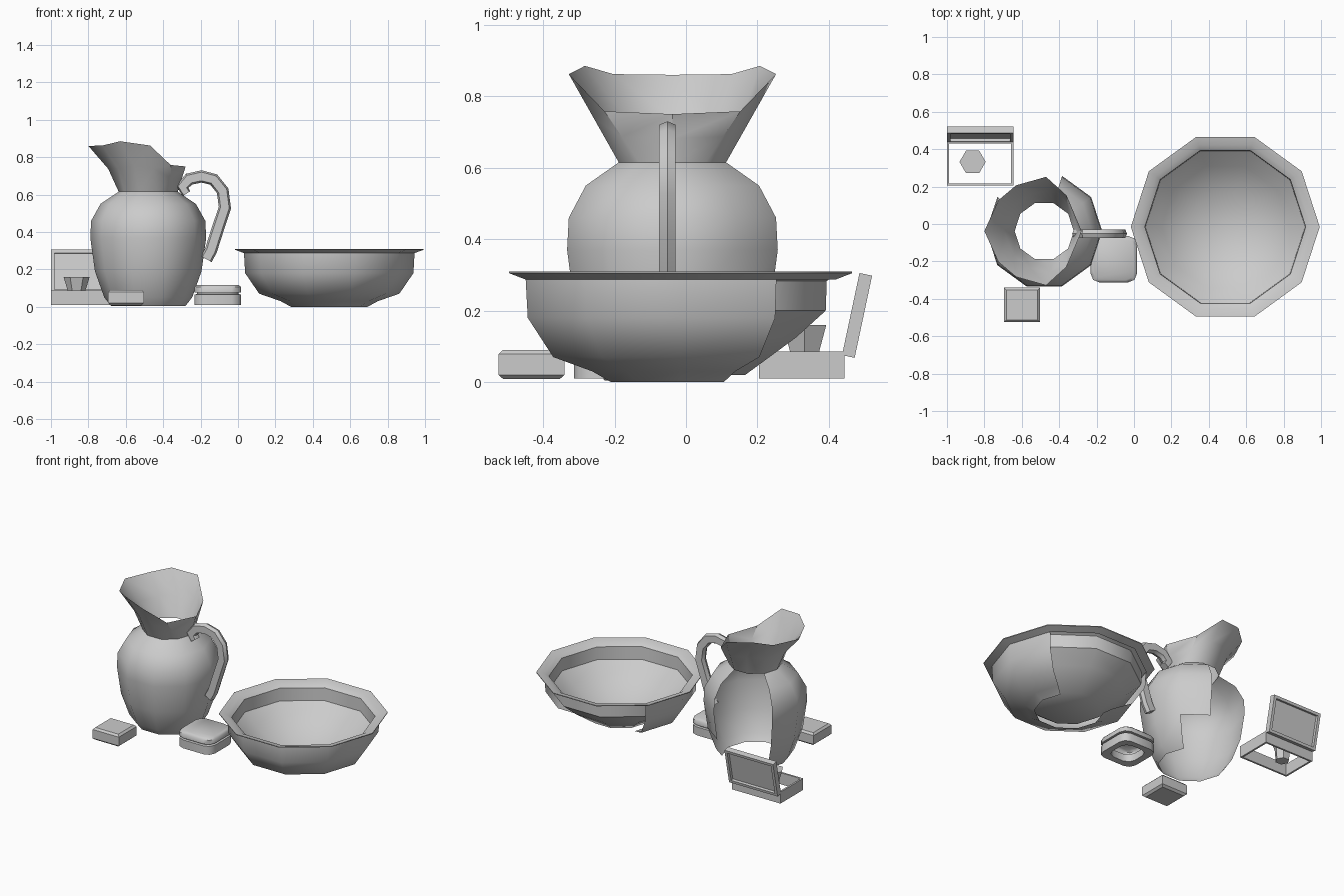
import bpy
from math import sin, cos, pi, radians
from mathutils import Vector, Matrix

if "Cube" in bpy.data.objects:
    bpy.data.objects.remove(bpy.data.objects["Cube"])


def make(name, verts, faces, smooth=None):
    me = bpy.data.meshes.new(name)
    me.from_pydata(verts, [], faces)
    me.update()
    ob = bpy.data.objects.new(name, me)
    bpy.context.collection.objects.link(ob)
    if smooth:
        bpy.ops.object.select_all(action='DESELECT')
        ob.select_set(True)
        bpy.context.view_layer.objects.active = ob
        bpy.ops.object.shade_smooth_by_angle(angle=radians(smooth))
    return ob


def loft(name, rings, cap0=False, cap1=False, skip=lambda row, seg: False, smooth=None):
    """Skin closed rings of equal length; skip(row, segment) leaves openings."""
    n = len(rings[0])
    verts = [p for r in rings for p in r]
    faces = [(k * n + i, k * n + (i + 1) % n, (k + 1) * n + (i + 1) % n, (k + 1) * n + i)
             for k in range(len(rings) - 1) for i in range(n) if not skip(k, i)]
    if cap0:
        faces.append(tuple(reversed(range(n))))
    if cap1:
        faces.append(tuple(range(len(verts) - n, len(verts))))
    return make(name, verts, faces, smooth)


def ring(cx, cy, r, z, n=10):
    return [(cx + r * cos(2 * pi * i / n), cy + r * sin(2 * pi * i / n), z) for i in range(n)]


def rect(x0, x1, y0, y1, z, inset=0.0):
    return [(x0 + inset, y0 + inset, z), (x1 - inset, y0 + inset, z),
            (x1 - inset, y1 - inset, z), (x0 + inset, y1 - inset, z)]


def rounded(cx, cy, h, c, z):
    """Square with three-point rounded corners."""
    pts = []
    for q in range(4):
        for j in range(3):
            a = q * pi / 2 + j * pi / 4
            ox, oy = (h - c) * (1 if q in (0, 3) else -1), (h - c) * (1 if q < 2 else -1)
            pts.append((cx + ox + c * cos(a), cy + oy + c * sin(a), z))
    return pts


# Basin: ten-sided outer wall, flared rim and inner wall; hidden back is open
BX, BY = 0.488, -0.015
profile = [(.205, 0), (.26, .03), (.375, .07), (.45, .18), (.456, .287),
           (.505, .305), (.505, .31), (.46, .302), (.43, .283), (.427, .2),
           (.34, .125), (.19, .02)]
loft("basin", [ring(BX, BY, r, z) for r, z in profile], cap1=True,
     skip=lambda k, i: k < 4 and 1 <= i <= 3, smooth=40)

# Jug body: ten-sided shell, open at the base and behind
JX, JY = -0.48, -0.038
profile = [(.2, .005), (.235, .05), (.285, .19), (.31, .37), (.305, .46),
           (.255, .55), (.158, .615)]
loft("jug_body", [ring(JX, JY, r, z) for r, z in profile],
     skip=lambda k, i: 2 <= i <= 3 or (k < 2 and i == 1), smooth=40)

# Jug neck and pouring lip: half the lip outline, mirrored across y
half = [(-.28, 0, .75), (-.36, .19, .758), (-.47, .29, .862),
        (-.63, .245, .885), (-.725, .165, .862), (-.80, 0, .86)]
lip = [Vector((x, JY + y, z)) for x, y, z in half]
lip += [Vector((x, JY - y, z)) for x, y, z in half[4:0:-1]]
neck = [Vector(p) for p in ring(JX, JY, .158, .615)]
mid = []
for a, b in zip(neck, lip):
    m = a.lerp(b, .5)
    if b.x < -.6:
        m.x += .025
    mid.append(m)
loft("jug_neck", [neck, mid, lip], smooth=40)

# Jug handle: six-sided bar swept along a bent path
path = [(-.275, .605), (-.298, .64), (-.262, .682), (-.195, .697), (-.13, .68),
        (-.082, .62), (-.07, .53), (-.11, .41), (-.145, .30), (-.17, .255)]
path = [Vector((x, -.052, z)) for x, z in path]
rings = []
for i, p in enumerate(path):
    t = (path[min(i + 1, len(path) - 1)] - path[max(i - 1, 0)]).normalized()
    out = Vector((-t.z, 0, t.x))
    w = .024 if i == 0 else .033
    rings.append([p + out * a * w + Vector((0, b * .023, 0)) for a, b in
                  ((1, 0), (.7, 1), (-.7, 1), (-1, 0), (-.7, -1), (.7, -1))])
loft("jug_handle", rings, True, True, smooth=35)

# Soap box with chamfered top and bottom
b = (-.695, -.503, -.525, -.34)
loft("soap_block", [rect(*b, .008, .014), rect(*b, .02), rect(*b, .078), rect(*b, .09, .012)],
     True, True)

# Rounded square dish with separate lid, hollow beneath
CX, CY = -.108, -.188
loft("dish_base", [rounded(CX, CY, h, .05, z) for h, z in
                   ((.085, .06), (.085, .012), (.125, .01), (.125, .065), (.112, .068), (.112, .076))],
     smooth=50)
loft("dish_lid", [rounded(CX, CY, h, .05, z) for h, z in
                  ((.112, .076), (.125, .077), (.125, .105), (.112, .117))], cap1=True, smooth=50)

# Open box frame at the back
b = (-1.0, -.645, .205, .443)
frame = [rect(*b, .01), rect(*b, .086), rect(*b, .086, .012), rect(*b, .01, .012)]
loft("box_frame", frame + frame[:1])

# Raised lid: bordered panel leaning backward
W, H, T = .355, .235, .036
l = (0, W, 0, H)
lid = loft("box_lid", [rect(*l, T / 2, .018), rect(*l, 0, .018), rect(*l, 0),
                       rect(*l, T), rect(*l, T, .018), rect(*l, T / 2, .018)],
           True, False)
lid.matrix_world = Matrix.Translation((-1.0, .472, .068)) @ Matrix.Rotation(radians(78), 4, 'X')

# Shaving cup: tapered hexagon in the box
loft("cup", [ring(-.863, .332, r, z, 6) for r, z in ((.042, .01), (.047, .085), (.07, .16))],
     True, True)
